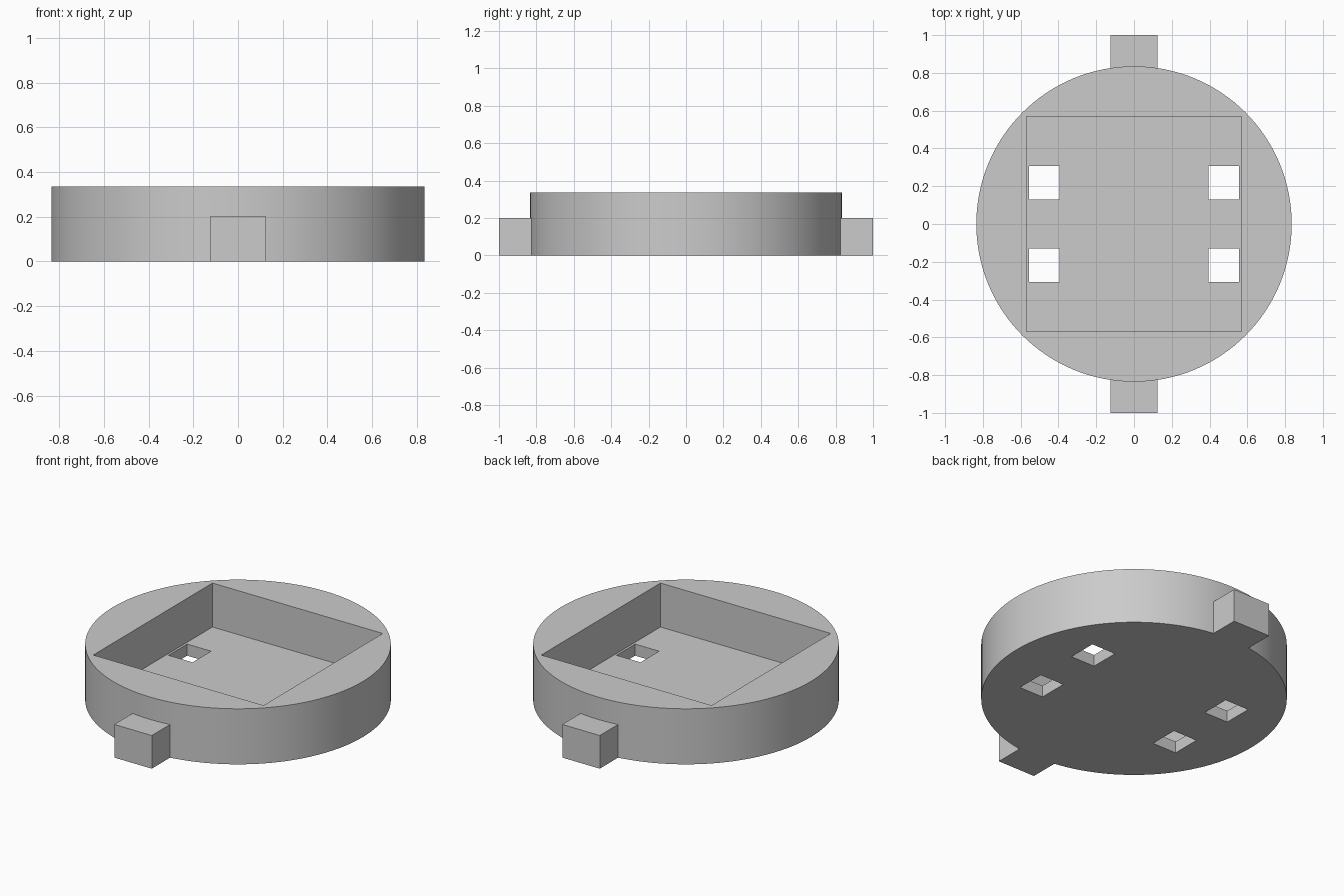
import bpy
import math

cube = bpy.data.objects.get("Cube")
if cube:
    bpy.data.objects.remove(cube, do_unlink=True)

RADIUS, HEIGHT = 0.835, 0.335
FLOOR = 0.07

# Single flat grey
grey = bpy.data.materials.new("plain grey")
grey.use_nodes = True
grey.diffuse_color = (0.6, 0.6, 0.6, 1)
grey.node_tree.nodes["Principled BSDF"].inputs["Base Color"].default_value = (0.6, 0.6, 0.6, 1)


def box(name, x, y, z):
    """Box from (min, max) ranges on each axis."""
    ranges = (x, y, z)
    bpy.ops.mesh.primitive_cube_add(size=1, location=[(a + b) / 2 for a, b in ranges])
    obj = bpy.context.object
    obj.name = name
    obj.scale = [b - a for a, b in ranges]
    bpy.ops.object.transform_apply(location=True, rotation=False, scale=True)
    obj.data.materials.append(grey)
    return obj


def combine(target, tool, operation):
    """Apply a boolean to the target and discard the tool."""
    tool.hide_render = True
    mod = target.modifiers.new(tool.name, "BOOLEAN")
    mod.operation = operation
    mod.solver = "EXACT"
    mod.object = tool
    bpy.context.view_layer.objects.active = target
    bpy.ops.object.modifier_apply(modifier=mod.name)
    bpy.data.objects.remove(tool, do_unlink=True)


# Round body
bpy.ops.mesh.primitive_cylinder_add(vertices=128, radius=RADIUS, depth=HEIGHT,
                                    location=(0, 0, HEIGHT / 2))
body = bpy.context.object
body.name = "round_tray"
bpy.ops.object.transform_apply(location=True, rotation=False, scale=False)
body.data.materials.append(grey)

# Front and back tabs
for side in (-1, 1):
    tab = box("tab", (-0.125, 0.125), sorted((side * 0.7, side)), (0, 0.2))
    combine(body, tab, "UNION")

# Square pocket
combine(body, box("pocket", (-0.568, 0.568), (-0.568, 0.568), (FLOOR, HEIGHT + 0.1)), "DIFFERENCE")

# Four slots through the floor
for sx in (-1, 1):
    for sy in (-1, 1):
        slot = box("slot", sorted((sx * 0.395, sx * 0.555)),
                   sorted((sy * 0.131, sy * 0.308)), (-0.1, FLOOR + 0.1))
        combine(body, slot, "DIFFERENCE")

# Smooth rim, crisp edges
bpy.ops.object.select_all(action="DESELECT")
body.select_set(True)
bpy.context.view_layer.objects.active = body
bpy.ops.object.shade_smooth_by_angle(angle=math.radians(30))
